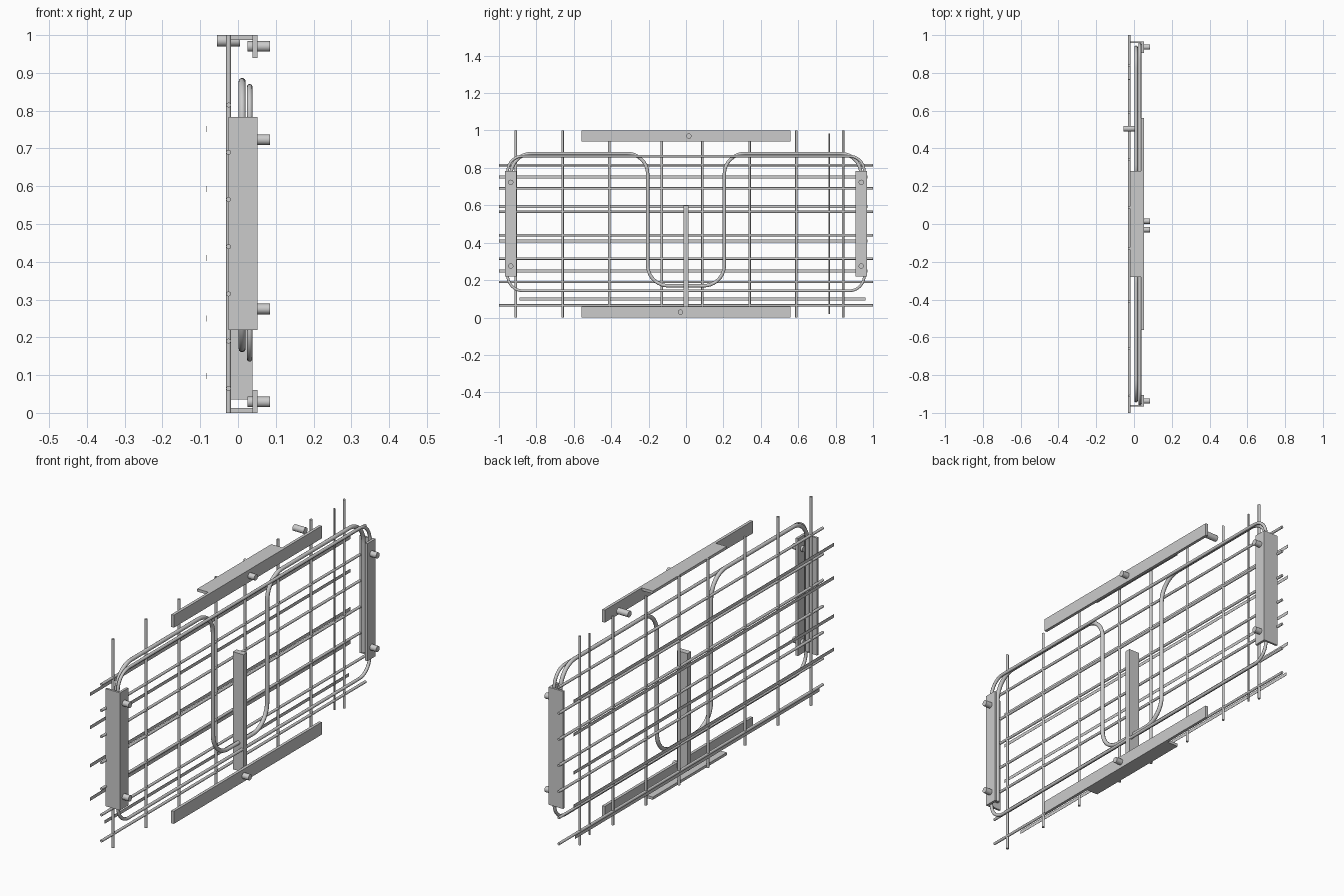
import bpy, math
from mathutils import Vector

if "Cube" in bpy.data.objects:
    bpy.data.objects.remove(bpy.data.objects["Cube"])


def box(name, x0, x1, y0, y1, z0, z1):
    v = [(x, y, z) for x in (x0, x1) for y in (y0, y1) for z in (z0, z1)]
    f = [(0, 1, 3, 2), (4, 6, 7, 5), (0, 4, 5, 1), (2, 3, 7, 6), (0, 2, 6, 4), (1, 5, 7, 3)]
    me = bpy.data.meshes.new(name)
    me.from_pydata(v, [], f)
    ob = bpy.data.objects.new(name, me)
    bpy.context.collection.objects.link(ob)
    return ob


def rod(name, a, b, r, sides=12):
    a, b = Vector(a), Vector(b)
    d = b - a
    bpy.ops.mesh.primitive_cylinder_add(vertices=sides, radius=r, depth=d.length, location=(a + b) / 2)
    ob = bpy.context.object
    ob.name = name
    ob.rotation_euler = d.to_track_quat('Z', 'Y').to_euler()
    bpy.ops.object.shade_smooth_by_angle()


def fillet(pts, rad, closed):
    # replace each corner of a (y, z) path by an arc-like bend
    out, n = [], len(pts)
    for i in range(n):
        p = Vector(pts[i])
        if not closed and i in (0, n - 1):
            out.append(p)
            continue
        u = (Vector(pts[i - 1]) - p).normalized()
        w = (Vector(pts[(i + 1) % n]) - p).normalized()
        c = p + (u + w) * rad
        for k in range(11):
            t = math.pi / 2 * k / 10
            out.append(c - w * rad * math.cos(t) - u * rad * math.sin(t))
    return out


def tube(name, pts, x, r, rad, closed=False):
    path = fillet(pts, rad, closed)
    cu = bpy.data.curves.new(name, 'CURVE')
    cu.dimensions = '3D'
    cu.bevel_depth = r
    cu.bevel_resolution = 3
    cu.use_fill_caps = True
    s = cu.splines.new('POLY')
    s.points.add(len(path) - 1)
    for q, p in zip(s.points, path):
        q.co = (x, p.x, p.y, 1)
    s.use_cyclic_u = closed
    s.use_smooth = True
    ob = bpy.data.objects.new(name, cu)
    bpy.context.collection.objects.link(ob)


# wire grid
GX = -0.025
for i in range(7):
    z = 0.065 + 0.125 * i
    rod("grid_horizontal", (GX, -1, z), (GX, 1, z), 0.0065)
for y in (-0.91, -0.66, -0.41, -0.13, 0.088, 0.34, 0.59, 0.84):
    rod("grid_vertical", (GX, y, 0), (GX, y, 1), 0.0065)
rod("grid_short_vertical", (GX, 0.765, 0.02), (GX, 0.765, 0.985), 0.004)

# thin flat slats behind the grid
for z in (0.25, 0.41, 0.593, 0.752):
    box("rear_slat", -0.085, -0.084, -1, 0.97, z - 0.008, z + 0.008)
box("rear_low_slat", -0.085, -0.084, -0.89, 0.96, 0.09, 0.106)

# top and bottom angle brackets
box("top_plate", 0.038, 0.052, -0.56, 0.56, 0.94, 1.0)
box("top_flange", -0.02, 0.04, -0.28, 0.28, 0.987, 1.0)
box("bottom_plate", 0.038, 0.052, -0.56, 0.56, 0, 0.06)
box("bottom_flange", -0.02, 0.04, -0.28, 0.28, 0, 0.013)
rod("top_peg", (0.025, 0.015, 0.97), (0.085, 0.015, 0.97), 0.014, 20)
rod("bottom_peg", (0.025, -0.03, 0.029), (0.085, -0.03, 0.029), 0.014, 20)
rod("rear_peg", (-0.055, 0.505, 0.985), (0.005, 0.505, 0.985), 0.015, 20)

# side angle brackets with pegs
for s in (-1, 1):
    a, b = sorted((s * 0.905, s * 0.967))
    box("side_plate", 0.04, 0.052, a, b, 0.22, 0.783)
    a, b = sorted((s * 0.957, s * 0.967))
    box("side_flange", -0.025, 0.041, a, b, 0.22, 0.783)
    for z in (0.275, 0.723):
        rod("side_peg", (0.03, s * 0.937, z), (0.085, s * 0.937, z), 0.014, 20)

# centre post
box("centre_post", -0.018, 0.038, -0.014, 0.014, 0.035, 0.598)

# bent tubes: closed outer frame and the dipped handle
tube("outer_frame_tube", [(-0.953, 0.143), (0.953, 0.143), (0.953, 0.863), (-0.953, 0.863)],
     0.031, 0.0075, 0.08, True)
tube("dipped_tube", [(-0.935, 0.24), (-0.935, 0.877), (-0.205, 0.877), (-0.205, 0.17),
                     (0.205, 0.17), (0.205, 0.877), (0.935, 0.877), (0.935, 0.24)],
     0.011, 0.0095, 0.11)
